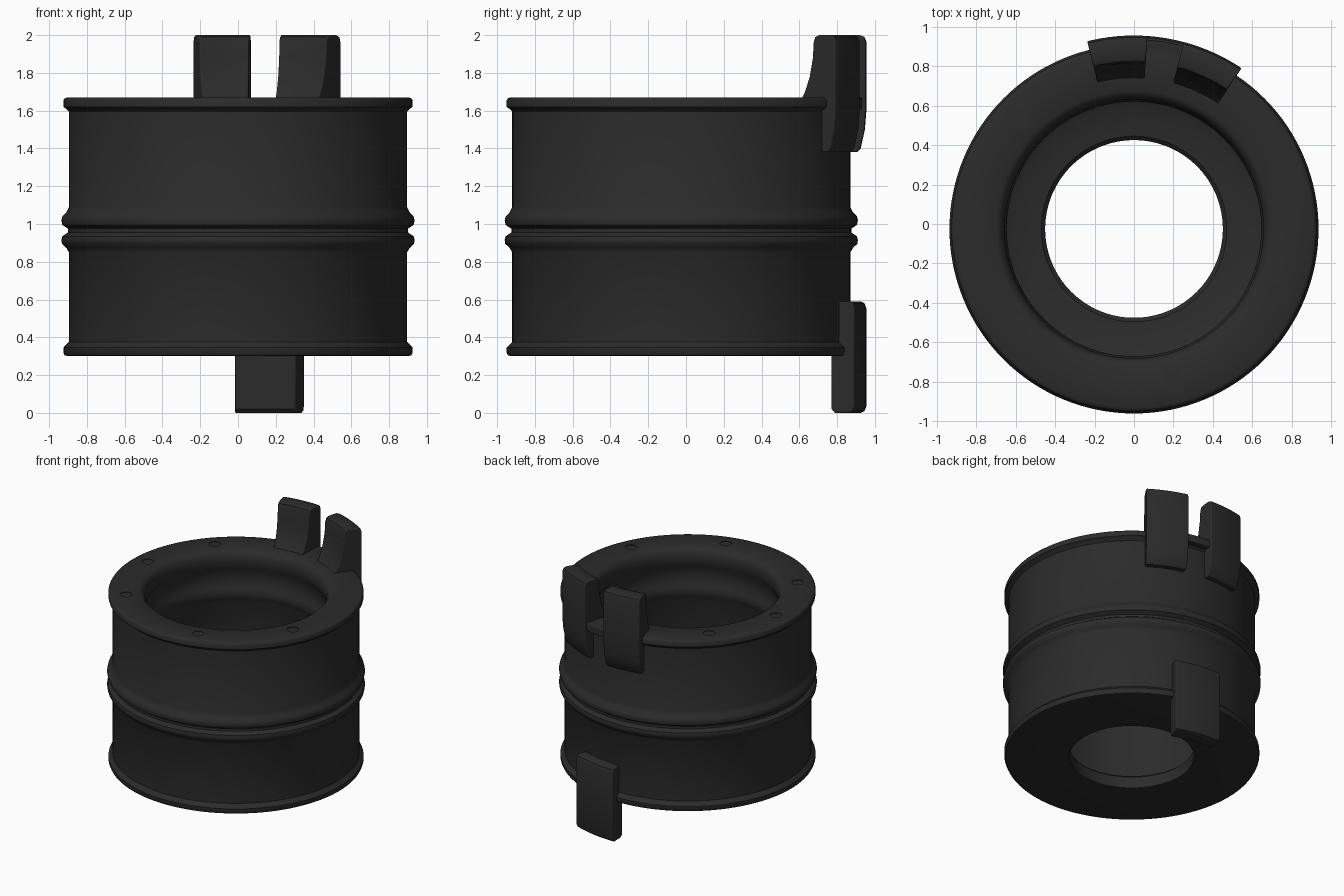
import bpy, bmesh, math
from mathutils import Vector

cube = bpy.data.objects.get("Cube")
if cube:
    bpy.data.objects.remove(cube)

CENTRE_Y = -0.025

black = bpy.data.materials.new("matte_black")
black.use_nodes = True
colour = (0.024, 0.024, 0.024, 1)
black.diffuse_color = colour
bsdf = black.node_tree.nodes["Principled BSDF"]
bsdf.inputs["Base Color"].default_value = colour
bsdf.inputs["Roughness"].default_value = 0.6


def finish(name, bm, bevel=0):
    bmesh.ops.recalc_face_normals(bm, faces=bm.faces)
    mesh = bpy.data.meshes.new(name)
    bm.to_mesh(mesh)
    bm.free()
    obj = bpy.data.objects.new(name, mesh)
    bpy.context.collection.objects.link(obj)
    obj.location.y = CENTRE_Y
    mesh.materials.append(black)
    if bevel:
        mod = obj.modifiers.new("rounded_edges", 'BEVEL')
        mod.width = bevel
        mod.segments = 3
        mod.angle_limit = math.radians(50)
    return obj


def smooth(obj, angle=40):
    bpy.ops.object.select_all(action='DESELECT')
    obj.select_set(True)
    bpy.context.view_layer.objects.active = obj
    bpy.ops.object.shade_smooth_by_angle(angle=math.radians(angle))


def polar(r, degrees, z):
    a = math.radians(degrees)
    return Vector((r * math.cos(a), r * math.sin(a), z))


def lathe(name, profile, steps=128):
    """Spin a closed (radius, height) outline into a ring."""
    bm = bmesh.new()
    rings = [[bm.verts.new(polar(r, 360 * i / steps, z)) for r, z in profile]
             for i in range(steps)]
    n = len(profile)
    for i in range(steps):
        a, b = rings[i], rings[(i + 1) % steps]
        for j in range(n):
            k = (j + 1) % n
            bm.faces.new((a[j], b[j], b[k], a[k]))
    return finish(name, bm)


def arc_block(name, profile, start, end, bevel, steps=8):
    """Sweep a closed (radius, height) outline through part of a turn."""
    bm = bmesh.new()
    rows = [[bm.verts.new(polar(r, start + (end - start) * i / steps, z))
             for r, z in profile] for i in range(steps + 1)]
    n = len(profile)
    for a, b in zip(rows, rows[1:]):
        for j in range(n):
            k = (j + 1) % n
            bm.faces.new((a[j], b[j], b[k], a[k]))
    bm.faces.new(rows[0])
    bm.faces.new(rows[-1])
    obj = finish(name, bm, bevel)
    smooth(obj)
    return obj


# Hollow drum: outer wall with rims and twin ribs, then the deep ribbed chamber
outer = [(0.90, 0.30), (0.918, 0.305), (0.925, 0.32), (0.925, 0.345),
         (0.91, 0.36), (0.895, 0.375), (0.895, 0.85), (0.91, 0.875),
         (0.932, 0.895), (0.935, 0.915), (0.93, 0.935), (0.90, 0.955),
         (0.90, 0.975), (0.93, 0.995), (0.935, 1.02), (0.93, 1.04),
         (0.91, 1.06), (0.895, 1.09), (0.895, 1.595), (0.91, 1.61),
         (0.925, 1.62), (0.925, 1.655), (0.918, 1.665), (0.905, 1.67)]
chamber = [(0.70, 1.67), (0.68, 1.66), (0.665, 1.64), (0.655, 1.61),
           (0.655, 1.54), (0.67, 1.52), (0.67, 1.40), (0.655, 1.37),
           (0.645, 1.33), (0.655, 1.29), (0.67, 1.26), (0.67, 0.50),
           (0.65, 0.44), (0.61, 0.42), (0.47, 0.41), (0.45, 0.39),
           (0.45, 0.30)]
drum = lathe("drum", outer + chamber)

# Very shallow bolt recesses in the top rim
bm = bmesh.new()
for angle in (136, 178, 221, 285, 336):
    made = bmesh.ops.create_cone(bm, cap_ends=True, segments=24, radius1=0.043,
                                 radius2=0.043, depth=0.04)
    bmesh.ops.translate(bm, verts=made["verts"], vec=polar(0.80, angle, 1.685))
cutter = finish("recess_cutter", bm)
cutter.hide_render = True
cutter.hide_viewport = True
cut = drum.modifiers.new("bolt_recesses", 'BOOLEAN')
cut.object = cutter
cut.solver = 'EXACT'
smooth(drum)

# Upper hooks with rounded tops and a flared inner foot
hook = [(0.88, 1.38), (0.93, 1.38), (0.95, 1.40), (0.972, 1.50), (0.98, 1.60),
        (0.98, 1.965), (0.97, 1.99), (0.945, 2.0), (0.875, 2.0),
        (0.85, 1.99), (0.84, 1.96), (0.835, 1.88), (0.815, 1.78),
        (0.785, 1.70), (0.76, 1.66), (0.88, 1.64)]
for name, start, end in (("upper_hook_right", 86, 104),
                         ("upper_hook_left", 56.2, 75)):
    arc_block(name, hook, start, end, 0.008)

# Small bridge joining the hooks along the rim
bridge = [(0.88, 1.61), (0.96, 1.61), (0.96, 1.67), (0.88, 1.67)]
arc_block("hook_bridge", bridge, 73, 88, 0.006)

# Lower tab hanging below the drum
tab = [(0.87, 0.0), (0.95, 0.0), (0.97, 0.01), (0.98, 0.035), (0.98, 0.555),
       (0.97, 0.58), (0.95, 0.59), (0.87, 0.59), (0.85, 0.57), (0.85, 0.02)]
arc_block("lower_tab", tab, 69, 91, 0.008)
